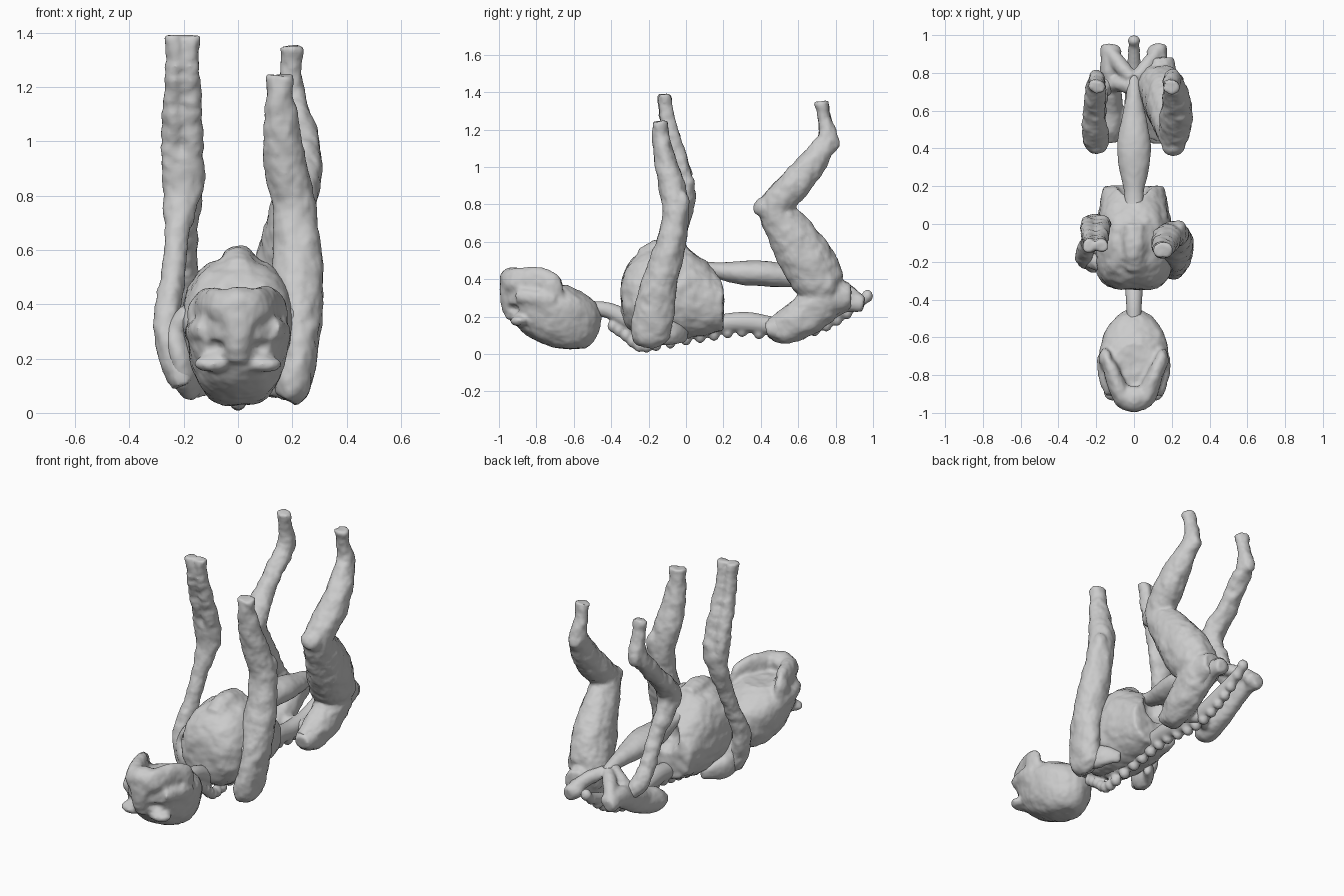
import bpy, bmesh, math
from mathutils import Vector

grain = bpy.data.textures.new("surface_grain", 'CLOUDS')
grain.noise_scale = 0.07


def spline(pts, n=6):
    """Catmull-Rom resampling of tuples of any length."""
    out = []
    for i in range(len(pts) - 1):
        a, b, c, d = pts[max(i - 1, 0)], pts[i], pts[i + 1], pts[min(i + 2, len(pts) - 1)]
        for k in range(n):
            t = k / n
            out.append([0.5 * (2*q + (r - p)*t + (2*p - 5*q + 4*r - s)*t*t + (3*q - p - 3*r + s)*t**3)
                        for p, q, r, s in zip(a, b, c, d)])
    return out + [list(pts[-1])]


def tube(bm, pts, axis=None, boxy=1.0, sx=1, ripple=0.0, seg=24):
    """Loft of ellipses: points are (x, y, z, radius across, radius in depth)."""
    P = spline(pts)
    C = [Vector((p[0] * sx, p[1], p[2])) for p in P]
    rings = []
    for i, p in enumerate(P):
        t = Vector(axis) if axis else (C[min(i + 1, len(C) - 1)] - C[max(i - 1, 0)]).normalized()
        u = Vector((1, 0, 0)) - t * t.x
        u.normalize()
        w = t.cross(u)
        r = 1 + ripple * math.sin(i * 2.1)
        ring = []
        for k in range(seg):
            c, s = math.cos(2 * math.pi * k / seg), math.sin(2 * math.pi * k / seg)
            c, s = math.copysign(abs(c) ** boxy, c), math.copysign(abs(s) ** boxy, s)
            ring.append(bm.verts.new(C[i] + u * c * max(p[3], .004) * r + w * s * max(p[4], .004) * r))
        rings.append(ring)
    for a, b in zip(rings, rings[1:]):
        for k in range(seg):
            bm.faces.new((a[k], a[(k + 1) % seg], b[(k + 1) % seg], b[k]))
    bm.faces.new(rings[0][::-1])
    bm.faces.new(rings[-1])


def ball(bm, c, r):
    vs = bmesh.ops.create_uvsphere(bm, u_segments=20, v_segments=12, radius=1)['verts']
    for v in vs:
        v.co = Vector((c[i] + v.co[i] * r[i] for i in range(3)))


def make(name, bm, voxel=0.011, cut=None, smooth=4, rough=.02):
    """Fuse the pieces of one part into a single organic skin."""
    obs = []
    for b, n in ((bm, name), (cut, name + "_cutter")):
        if b is None:
            continue
        bmesh.ops.recalc_face_normals(b, faces=b.faces)
        me = bpy.data.meshes.new(n)
        b.to_mesh(me)
        b.free()
        o = bpy.data.objects.new(n, me)
        bpy.context.collection.objects.link(o)
        obs.append(o)
    ob = obs[0]

    def remesh():
        m = ob.modifiers.new("fuse", 'REMESH')
        m.mode = 'VOXEL'
        m.voxel_size = voxel
    remesh()
    if cut is not None:
        m = ob.modifiers.new("cut", 'BOOLEAN')
        m.operation = 'DIFFERENCE'
        m.object = obs[1]
        remesh()
    m = ob.modifiers.new("soften", 'SMOOTH')
    m.iterations = smooth
    m = ob.modifiers.new("grain", 'DISPLACE')
    m.texture = grain
    m.strength = rough
    bpy.ops.object.select_all(action='DESELECT')
    bpy.context.view_layer.objects.active = ob
    ob.select_set(True)
    bpy.ops.object.convert(target='MESH')
    bpy.ops.object.shade_smooth()
    for o in obs[1:]:
        bpy.data.objects.remove(o)
    return ob


# Skull: cranium, muzzle, cheek bones and jaw, with eye sockets and palate carved out
bm, cut = bmesh.new(), bmesh.new()
levels = [(.03, -.68, -.54, .06), (.055, -.77, -.505, .11), (.12, -.88, -.465, .15), (.2, -.94, -.45, .178),
          (.27, -.965, -.475, .185), (.32, -.97, -.54, .17), (.37, -.96, -.63, .13)]
tube(bm, [(0, (a + b) / 2, z, w, (b - a) / 2) for z, a, b, w in levels], axis=(0, 0, 1))
tube(bm, [(0, -.91, .2, .045, .05), (0, -.94, .29, .06, .055), (0, -.945, .38, .08, .05)])
ball(bm, (0, -.925, .4), (.085, .07, .065))
for s in (-1, 1):
    tube(bm, [(.15, -.71, .3, .03, .06), (.15, -.72, .37, .035, .06), (.125, -.76, .385, .04, .075),
              (.095, -.84, .385, .05, .078), (.06, -.92, .39, .05, .07), (.02, -.95, .4, .045, .06)], sx=s)
    tube(bm, [(.165, -.7, .29, .028, .04), (.16, -.8, .3, .03, .04), (.12, -.9, .31, .035, .04)], sx=s)
    ball(bm, (s * .09, -.89, .18), (.075, .05, .03))
    ball(cut, (s * .095, -.95, .24), (.05, .06, .032))
ball(cut, (0, -.76, .45), (.07, .1, .085))
make("skull", bm, .01, cut, 5, .014)

# Spine: column plus a row of bony knobs along the back
bm = bmesh.new()
column = [(-.56, .25), (-.42, .235), (-.3, .18), (-.15, .125), (.05, .135), (.2, .165), (.33, .17),
          (.48, .15), (.65, .16), (.8, .22), (.92, .275), (.985, .315)]
radii = [.035, .042, .05, .05, .05, .05, .055, .05, .05, .04, .03, .025]
tube(bm, [(0, y, z, r, r) for (y, z), r in zip(column, radii)])
knobs = spline([(-.39, .15), (-.32, .1), (-.25, .045), (-.16, .05), (0, .08), (.15, .105), (.3, .125),
                (.48, .1), (.62, .11), (.75, .155), (.86, .22), (.97, .31)], 2)
for y, z in knobs:
    ball(bm, (0, y, z), (.033, .03, .035))
make("spine", bm, .01, smooth=2, rough=0)

# Rib cage: blunt shell with a keeled breast and an arched lower opening
bm, cut = bmesh.new(), bmesh.new()
slices = [(-.345, .24, .42, .11), (-.31, .16, .5, .165), (-.24, .12, .565, .2), (-.12, .1, .6, .205),
          (0, .1, .585, .198), (.1, .115, .52, .182), (.2, .14, .43, .162)]
tube(bm, [(0, y, (a + b) / 2 - .02, w, (b - a) / 2) for y, a, b, w in slices], axis=(0, 1, 0), boxy=.9)
tube(bm, [(0, -.25, .53, .05, .04), (0, -.13, .57, .06, .045), (0, .0, .555, .055, .045)])
ball(cut, (0, .26, .38), (.1, .14, .12))
make("rib_cage", bm, .012, cut)

# Belly muscle strap
bm = bmesh.new()
tube(bm, [(0, .06, .47, .05, .03), (0, .18, .445, .055, .045), (0, .3, .435, .08, .065), (0, .42, .43, .09, .068),
          (0, .55, .415, .068, .058), (0, .68, .4, .042, .042), (0, .8, .36, .035, .035)])
make("belly_muscle", bm, rough=.008)

# Shoulder blades
for s, side in ((-1, "left"), (1, "right")):
    bm = bmesh.new()
    tube(bm, [(.1, .0, .1, .02, .035), (.16, -.06, .11, .035, .06), (.19, -.15, .13, .05, .075),
              (.215, -.19, .21, .05, .07), (.23, -.19, .3, .04, .05), (.18, -.21, .38, .03, .04)], sx=s)
    make(side + "_shoulder_blade", bm, rough=.012)

# Left arm: lean bones
bm = bmesh.new()
tube(bm, [(-.2, -.19, .1, .045, .06), (-.245, -.18, .22, .052, .06), (-.262, -.16, .35, .048, .055),
          (-.24, -.1, .5, .045, .044), (-.225, -.05, .65, .047, .047), (-.21, -.01, .77, .064, .05),
          (-.2, 0, .86, .08, .05), (-.198, -.02, .96, .07, .045)])
for s in (-1, 1):
    tube(bm, [(-.205 + s * x, y, z, r, r2) for x, y, z, r, r2 in
              [(.03, .0, .79, .03, .03), (.037, .0, .9, .042, .046), (.035, -.03, 1.02, .043, .045),
               (.032, -.07, 1.15, .038, .043), (.027, -.1, 1.27, .033, .04), (.028, -.112, 1.34, .034, .038),
               (.033, -.115, 1.39, .034, .036)]], ripple=.06)
make("left_arm", bm)

# Right arm: muscled
bm = bmesh.new()
tube(bm, [(.175, -.19, .055, .045, .07), (.2, -.19, .1, .07, .105), (.225, -.17, .22, .07, .108),
          (.23, -.15, .34, .078, .1), (.223, -.12, .45, .092, .09), (.22, -.09, .56, .094, .082),
          (.212, -.065, .67, .082, .072), (.207, -.055, .77, .08, .07), (.18, -.07, .88, .078, .072),
          (.165, -.1, .99, .073, .064), (.155, -.125, 1.1, .06, .052), (.152, -.135, 1.18, .05, .045),
          (.154, -.14, 1.245, .054, .043)])
ball(bm, (.23, -.015, .8), (.05, .035, .07))
make("right_arm", bm)

# Pelvis: flared wings, sitting bones and front bridge
bm = bmesh.new()
for s in (-1, 1):
    tube(bm, [(.13, .43, .13, .05, .04), (.13, .5, .14, .07, .075), (.12, .6, .165, .065, .075),
              (.125, .72, .23, .055, .075), (.13, .84, .28, .05, .06), (.14, .95, .265, .035, .04)], sx=s)
    tube(bm, [(.13, .74, .27, .045, .05), (.07, .74, .34, .04, .04), (.01, .72, .39, .03, .04)], sx=s)
    tube(bm, [(.13, .92, .28, .035, .045), (.08, .85, .34, .04, .04), (.01, .77, .38, .035, .035)], sx=s)
    tube(bm, [(.11, .52, .14, .04, .05), (.0, .6, .15, .04, .05)], sx=s)
    ball(bm, (s * .12, .91, .285), (.055, .045, .045))
make("pelvis", bm, rough=.012)

# Left leg: lean bones with a knobbly knee
bm = bmesh.new()
tube(bm, [(-.13, .75, .27, .045, .045), (-.18, .7, .33, .05, .05), (-.19, .64, .43, .045, .045),
          (-.19, .57, .56, .045, .047), (-.2, .49, .69, .055, .058), (-.2, .45, .77, .068, .068),
          (-.205, .48, .84, .07, .06), (-.212, .57, .93, .058, .052), (-.207, .66, 1.03, .055, .052),
          (-.2, .74, 1.12, .052, .052), (-.198, .755, 1.18, .045, .048), (-.197, .74, 1.26, .04, .036),
          (-.196, .725, 1.35, .046, .036)], ripple=.04)
ball(bm, (-.2, .415, .785), (.055, .045, .05))
ball(bm, (-.2, .785, 1.13), (.042, .035, .05))
make("left_leg", bm)

# Right leg: muscled buttock, thigh and calf
bm = bmesh.new()
tube(bm, [(.12, .82, .29, .08, .07), (.13, .75, .34, .12, .12), (.155, .69, .43, .12, .145),
          (.175, .63, .53, .115, .145), (.19, .56, .64, .1, .125), (.2, .5, .73, .085, .105),
          (.21, .47, .8, .085, .085)])
tube(bm, [(.21, .46, .76, .08, .09), (.22, .53, .85, .085, .085), (.228, .61, .94, .082, .085),
          (.222, .68, 1.03, .07, .073), (.208, .745, 1.12, .055, .058), (.2, .757, 1.18, .047, .05),
          (.197, .74, 1.26, .042, .036), (.196, .725, 1.35, .045, .036)])
ball(bm, (.21, .42, .785), (.065, .06, .055))
ball(bm, (.2, .785, 1.13), (.042, .035, .05))
tube(bm, [(.12, .45, .13, .055, .06), (.135, .54, .15, .08, .095), (.145, .65, .215, .09, .11),
          (.145, .76, .3, .095, .11), (.14, .88, .31, .065, .07)])
make("right_leg", bm)
